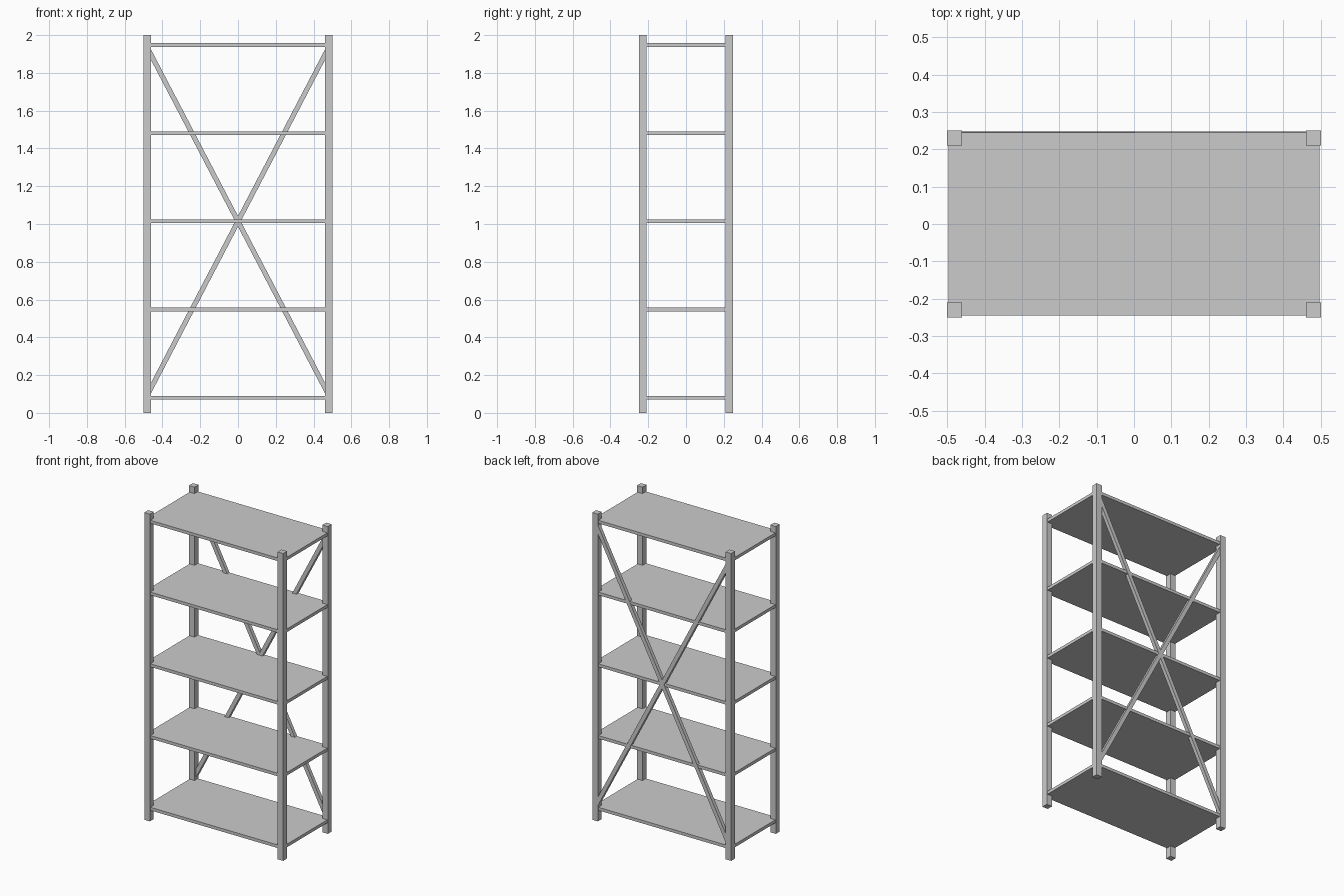
import bpy
import math

cube = bpy.data.objects.get("Cube")
if cube:
    bpy.data.objects.remove(cube, do_unlink=True)

GREY = (0.6, 0.6, 0.6, 1.0)
metal = bpy.data.materials.new("light grey metal")
metal.use_nodes = True
metal.diffuse_color = GREY
metal.node_tree.nodes["Principled BSDF"].inputs["Base Color"].default_value = GREY


def box(name, size, location, tilt=0.0):
    """Add a box of the given size, tilted about the y axis."""
    bpy.ops.mesh.primitive_cube_add(size=1, location=location)
    obj = bpy.context.object
    obj.name = name
    obj.scale = size
    bpy.ops.object.transform_apply(location=False, rotation=False, scale=True)
    obj.rotation_euler.y = tilt
    obj.data.materials.append(metal)
    return obj


# Four square corner posts
HEIGHT, POST = 2.0, 0.04
POST_X, POST_Y = 0.48, 0.23
for side, sx in (("left", 1), ("right", -1)):
    for end, sy in (("front", -1), ("back", 1)):
        box(f"{end}_{side}_post", (POST, POST, HEIGHT),
            (sx * POST_X, sy * POST_Y, HEIGHT / 2))

# Five thin shelves, evenly spaced, just inside the post faces
LOWEST, STEP = 0.08, 0.467
for i in range(5):
    box(f"shelf_{i + 1}", (0.992, 0.49, 0.02), (0, 0, LOWEST + i * STEP))

# Crossed back braces, with their ends buried in the rear posts
MIDDLE = LOWEST + 2 * STEP
RUN, RISE = 0.95, 1.82
for name, sign in (("rising", 1), ("falling", -1)):
    box(f"{name}_back_brace", (0.026, 0.024, math.hypot(RUN, RISE)),
        (0, 0.235, MIDDLE), sign * math.atan2(RUN, RISE))
